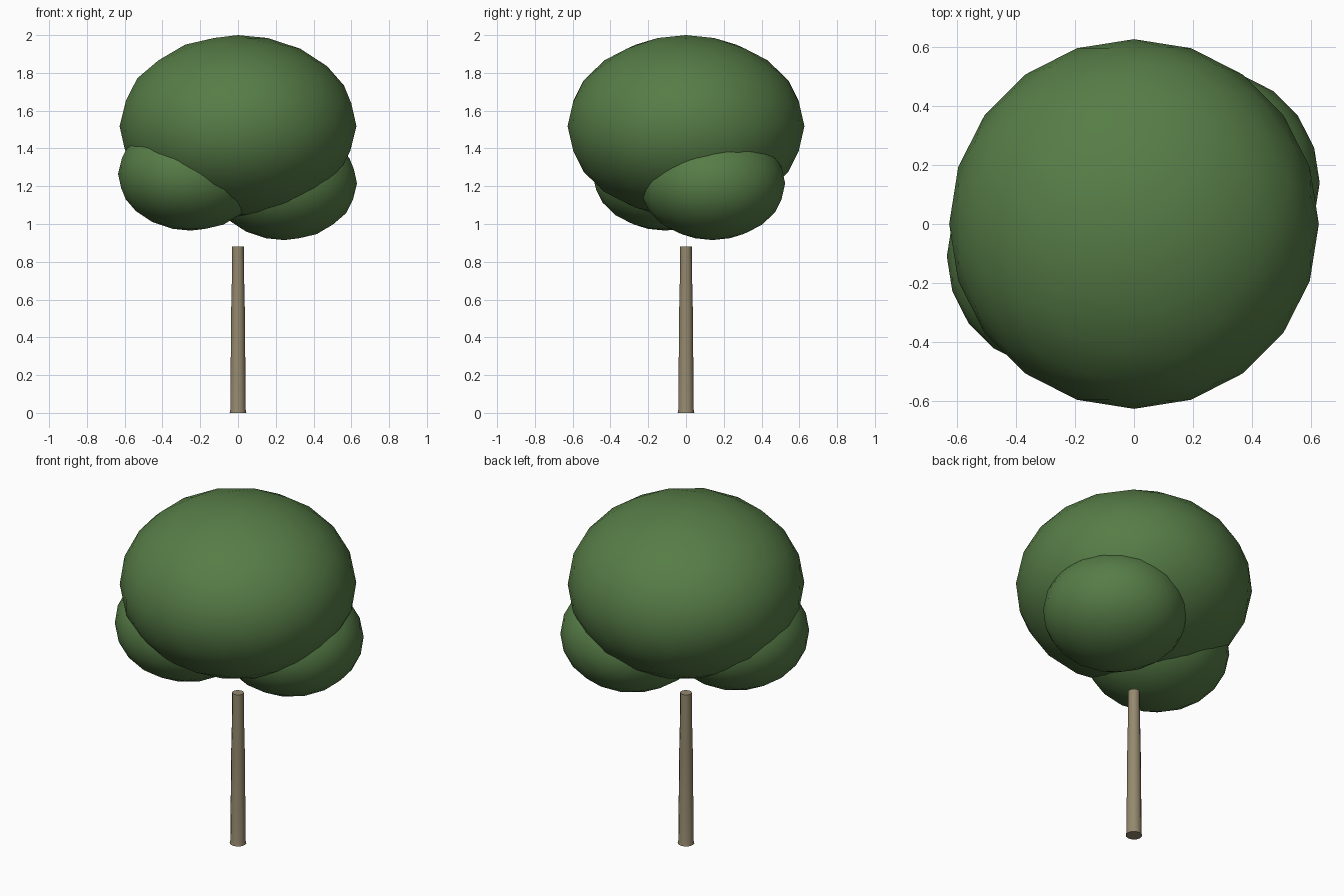
import bpy
import bmesh
import math

cube = bpy.data.objects.get("Cube")
if cube:
    bpy.data.objects.remove(cube, do_unlink=True)


def make_material(name, rgb):
    mat = bpy.data.materials.new(name)
    mat.use_nodes = True
    colour = (*rgb, 1.0)
    mat.diffuse_color = colour
    bsdf = mat.node_tree.nodes["Principled BSDF"]
    bsdf.inputs["Base Color"].default_value = colour
    bsdf.inputs["Roughness"].default_value = 0.9
    return mat


def add_object(name, bm, mat, smooth=True):
    mesh = bpy.data.meshes.new(name)
    bmesh.ops.recalc_face_normals(bm, faces=bm.faces)
    bm.to_mesh(mesh)
    bm.free()
    mesh.materials.append(mat)
    obj = bpy.data.objects.new(name, mesh)
    bpy.context.collection.objects.link(obj)
    bpy.context.view_layer.objects.active = obj
    bpy.ops.object.select_all(action="DESELECT")
    obj.select_set(True)
    if smooth:
        bpy.ops.object.shade_smooth_by_angle(angle=math.radians(50))
    return obj


def foliage(name, centre, radius, height):
    """Flattened faceted ball of leaves."""
    bm = bmesh.new()
    bmesh.ops.create_icosphere(bm, subdivisions=3, radius=1.0)
    bmesh.ops.scale(bm, vec=(radius, radius, height), verts=bm.verts)
    bmesh.ops.translate(bm, vec=centre, verts=bm.verts)
    return add_object(name, bm, leaf)


def trunk(name, profile, sides=12):
    """Tapered stem, lofted from (radius, height) rings with closed ends."""
    bm = bmesh.new()
    rings = []
    for radius, z in profile:
        rings.append([bm.verts.new((radius * math.cos(math.tau * i / sides),
                                    radius * math.sin(math.tau * i / sides), z))
                      for i in range(sides)])
    for low, high in zip(rings, rings[1:]):
        for i in range(sides):
            j = (i + 1) % sides
            bm.faces.new((low[i], low[j], high[j], high[i]))
    bm.faces.new(rings[0][::-1])
    bm.faces.new(rings[-1])
    return add_object(name, bm, bark)


leaf = make_material("leaf green", (0.095, 0.205, 0.063))
bark = make_material("bark brown", (0.30, 0.25, 0.155))

# Stem with a slightly flared foot
trunk("trunk", [(0.044, 0), (0.041, 0.015), (0.036, 0.55), (0.032, 0.73), (0.031, 0.88)])

# Large crown and two lower leaf clusters
foliage("main_crown", (0, 0, 1.518), 0.627, 0.482)
foliage("right_cluster", (-0.25, -0.11, 1.265), 0.385, 0.30)
foliage("left_cluster", (0.245, 0.14, 1.215), 0.385, 0.30)
